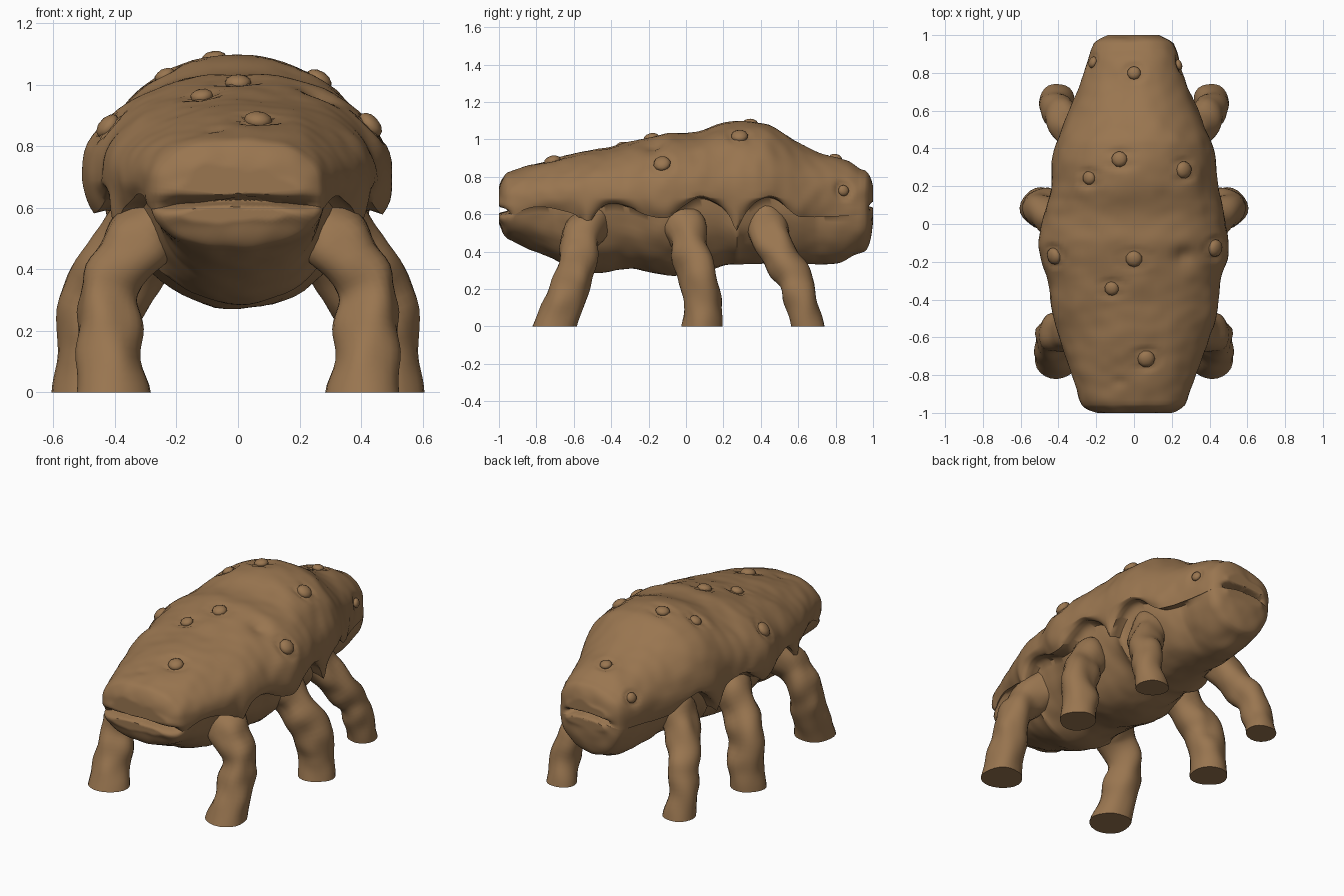
import bpy
import bmesh
import math
from mathutils import Vector, noise

default_cube = bpy.data.objects.get("Cube")
if default_cube:
    bpy.data.objects.remove(default_cube, do_unlink=True)

# One earthy skin colour for everything
skin = bpy.data.materials.new("brown skin")
skin.use_nodes = True
skin_colour = (0.32, 0.18, 0.08, 1)
skin.diffuse_color = skin_colour
shader = skin.node_tree.nodes["Principled BSDF"]
shader.inputs["Base Color"].default_value = skin_colour
shader.inputs["Roughness"].default_value = 0.8


def finish(mesh_builder, name, sharp_angle=60):
    """Turn a bmesh into a smooth shaded, coloured object."""
    bmesh.ops.recalc_face_normals(mesh_builder, faces=mesh_builder.faces)
    mesh = bpy.data.meshes.new(name)
    mesh_builder.to_mesh(mesh)
    mesh_builder.free()
    obj = bpy.data.objects.new(name, mesh)
    bpy.context.collection.objects.link(obj)
    mesh.materials.append(skin)
    bpy.ops.object.select_all(action="DESELECT")
    obj.select_set(True)
    bpy.context.view_layer.objects.active = obj
    bpy.ops.object.shade_smooth_by_angle(angle=math.radians(sharp_angle))
    return obj


def curve_through(points):
    """Smooth function passing through (position, value) points."""
    def slope(i):
        a, b = points[max(i - 1, 0)], points[min(i + 1, len(points) - 1)]
        return (b[1] - a[1]) / (b[0] - a[0])

    def value(t):
        t = min(max(t, points[0][0]), points[-1][0])
        i = 0
        while i < len(points) - 2 and t > points[i + 1][0]:
            i += 1
        (start, a), (end, b) = points[i], points[i + 1]
        span = end - start
        u = (t - start) / span
        return ((1 + 2 * u) * (1 - u) ** 2 * a + u * (1 - u) ** 2 * span * slope(i)
                + u * u * (3 - 2 * u) * b + u * u * (u - 1) * span * slope(i + 1))
    return value


def bell(distance, width):
    return math.exp(-(distance / width) ** 2)


def loft(builder, rings):
    """Bridge closed rings of points and close both ends."""
    loops = [[builder.verts.new(p) for p in ring] for ring in rings]
    for a, b in zip(loops, loops[1:]):
        for i in range(len(a)):
            j = (i + 1) % len(a)
            builder.faces.new((a[i], a[j], b[j], b[i]))
    builder.faces.new(loops[0])
    builder.faces.new(loops[-1])


# Body outlines along its length
top = curve_through([(-.93, .83), (-.73, .89), (-.5, .94), (-.1, 1.03), (.05, 1.04),
                     (.2, 1.085), (.43, 1.085), (.58, .99), (.7, .93), (.86, .89), (.93, .84)])
bottom = curve_through([(-.93, .46), (-.65, .33), (-.5, .29), (-.3, .31), (-.1, .275),
                        (.1, .285), (.25, .33), (.8, .34), (.93, .39)])
width = curve_through([(-.93, .28), (-.75, .35), (-.45, .44), (-.3, .46), (-.1, .505),
                       (.2, .445), (.4, .42), (.6, .34), (.8, .26), (.93, .22)])
hem = curve_through([(-.93, .6), (-.8, .64), (-.62, .62), (-.4, .66), (-.12, .58),
                     (.08, .69), (.27, .63), (.45, .69), (.62, .59), (.93, .6)])


def hem_height(y):
    drips = sum(math.exp(-abs(y - tip) / 0.04) for tip in (-.53, .27))
    return hem(y) - 0.12 * drips


def body_section(y):
    """Domed shell, hanging scalloped hem, and a narrower belly below."""
    w, high, low = width(y), top(y), bottom(y)
    edge = hem_height(y)
    fade = min(max((0.95 - abs(y)) / 0.25, 0), 1)
    waist = max(0.69, edge + 0.01)
    half = []
    for i in range(21):
        a = math.pi / 2 * (1 - i / 20)
        half.append((w * math.cos(a) ** 0.92, waist + (high - waist) * math.sin(a) ** 0.92))
    for i in range(1, 6):
        u = i / 5
        half.append((w * (1 - 0.07 * fade * u * u), waist + (edge - waist) * u))
    tuck = 1 - 0.23 * fade
    belly_top = edge + 0.035 * fade
    half.append((w * (1 - 0.15 * fade), edge + 0.012 * fade))
    for i in range(1, 17):
        a = math.pi / 2 * i / 16
        half.append((w * tuck * math.cos(a), belly_top + (low - belly_top) * math.sin(a)))
    half[0], half[-1] = (0, high), (0, low)
    return half + [(-x, z) for x, z in reversed(half[1:-1])]


shoulder = 0.93
stations = [(-1 + 2 * i / 130) * shoulder for i in range(131)]
rings = [[Vector((x, y, z)) for x, z in body_section(y)] for y in stations]


def rounded_end(side, middle):
    """Rings shrinking from the last section to a blunt rounded nose."""
    result = []
    for i in range(1, 24):
        shrink = 1 - i / 24
        reach = math.sqrt(1 - shrink ** 3)
        y = side * (shoulder + 0.07 * reach)
        result.append([Vector((x * shrink, y, middle + (z - middle) * shrink))
                       for x, z in body_section(side * shoulder)])
    return result


rings = rounded_end(-1, 0.64)[::-1] + rings + rounded_end(1, 0.66)
builder = bmesh.new()
loft(builder, rings)
bmesh.ops.recalc_face_normals(builder, faces=builder.faces)
builder.normal_update()

# Warts: approximate position and size, settled onto the skin below
wart_spots = [(0, .8, .91, .036), (-.06, .34, 1.08, .042), (-.23, .24, 1.03, .036),
              (.26, .28, 1.01, .046), (.41, -.13, .86, .047), (0, -.18, 1.01, .044),
              (-.42, -.17, .85, .046), (-.13, -.34, .96, .038), (.08, -.71, .89, .046),
              (.25, .84, .72, .03), (-.24, .86, .78, .032)]
warts = []
for x, y, z, size in wart_spots:
    spot = Vector((x, y, z))
    nearest = min(builder.verts, key=lambda v: (v.co - spot).length)
    warts.append((nearest.co.copy(), nearest.normal.copy(), size))

# Mouth grooves, rings around the warts, dents and gentle lumps in the skin
mouths = [(-1, .61, .25), (1, .64, .14)]
dents = [Vector((.27, -.17, .98)), Vector((-.08, -.84, .87))]
moves = []
for v in builder.verts:
    p = v.co
    push = 0.012 * noise.noise(p * 5) + 0.005 * noise.noise(p * 13)
    for centre, normal, size in warts:
        push -= 0.012 * bell((p - centre).length - size * 1.15, 0.014)
    push -= 0.03 * bell((p - dents[0]).length, 0.05)
    push -= 0.012 * bell((p - dents[1]).length, 0.03)
    shift = v.normal * push
    for side, level, reach in mouths:
        if p.y * side > 0.8:
            line = level + 0.015 * (1 - (p.x / reach) ** 2)
            across = 1 / (1 + (abs(p.x) / reach) ** 12)
            groove = 0.065 * bell(p.z - line, 0.014)
            lips = 0.014 * bell(abs(p.z - line) - 0.04, 0.025)
            shift.y += side * across * (lips - groove)
    moves.append((v, shift))
for v, shift in moves:
    v.co += shift
    v.co.y = min(max(v.co.y, -1), 1)
finish(builder, "body")

# Low domed warts
for number, (centre, normal, size) in enumerate(warts):
    builder = bmesh.new()
    bmesh.ops.create_icosphere(builder, subdivisions=2, radius=size)
    turn = normal.to_track_quat("Z", "Y")
    for v in builder.verts:
        v.co.z *= 0.6
        v.co = turn @ v.co + centre - normal * 0.006
    finish(builder, f"wart_{number + 1}")


def leg(name, path, side):
    """Lumpy tube through (x, y, z, radius) points with a flat sole."""
    spots = list(range(len(path)))
    tracks = [curve_through([(i, path[i][axis]) for i in spots]) for axis in range(4)]
    steps = 28
    last = spots[-1]
    rings = []
    for i in range(steps + 1):
        t = last * i / steps
        x, y, z, radius = [track(t) for track in tracks]
        ahead, behind = min(t + 0.05, last), max(t - 0.05, 0)
        along = Vector([track(ahead) - track(behind) for track in tracks[:3]]).normalized()
        flatten = max(0, (t / last - 0.6) / 0.4)
        along = along.lerp(Vector((0, 0, -1)), flatten).normalized()
        front = Vector((0, 1, 0))
        front = (front - along * front.dot(along)).normalized()
        outward = front.cross(along)
        ring = []
        for k in range(24):
            a = math.tau * k / 24
            offset = front * math.cos(a) + outward * math.sin(a)
            p = Vector((x, y, z)) + offset * radius
            p += offset * 0.03 * noise.noise(p * 8) * (1 - flatten * 0.5)
            p.z = max(p.z, 0) if i < steps else 0
            ring.append(Vector((p.x * side, p.y, p.z)))
        rings.append(ring)
    builder = bmesh.new()
    loft(builder, rings)
    finish(builder, name)


# Three pairs of legs
leg_paths = {
    "front_leg": [(.24, -.5, .56, .12), (.34, -.57, .47, .105), (.415, -.59, .33, .1),
                  (.42, -.635, .18, .105), (.41, -.7, 0, .12)],
    "middle_leg": [(.24, -.04, .6, .12), (.35, 0, .49, .11), (.455, .05, .33, .11),
                   (.48, .085, .16, .1), (.495, .085, 0, .107)],
    "rear_leg": [(.18, .41, .59, .12), (.29, .46, .46, .105), (.37, .55, .3, .092),
                 (.41, .615, .16, .088), (.41, .65, 0, .093)],
}
for name, path in leg_paths.items():
    for label, side in (("left", 1), ("right", -1)):
        leg(f"{label}_{name}", path, side)
